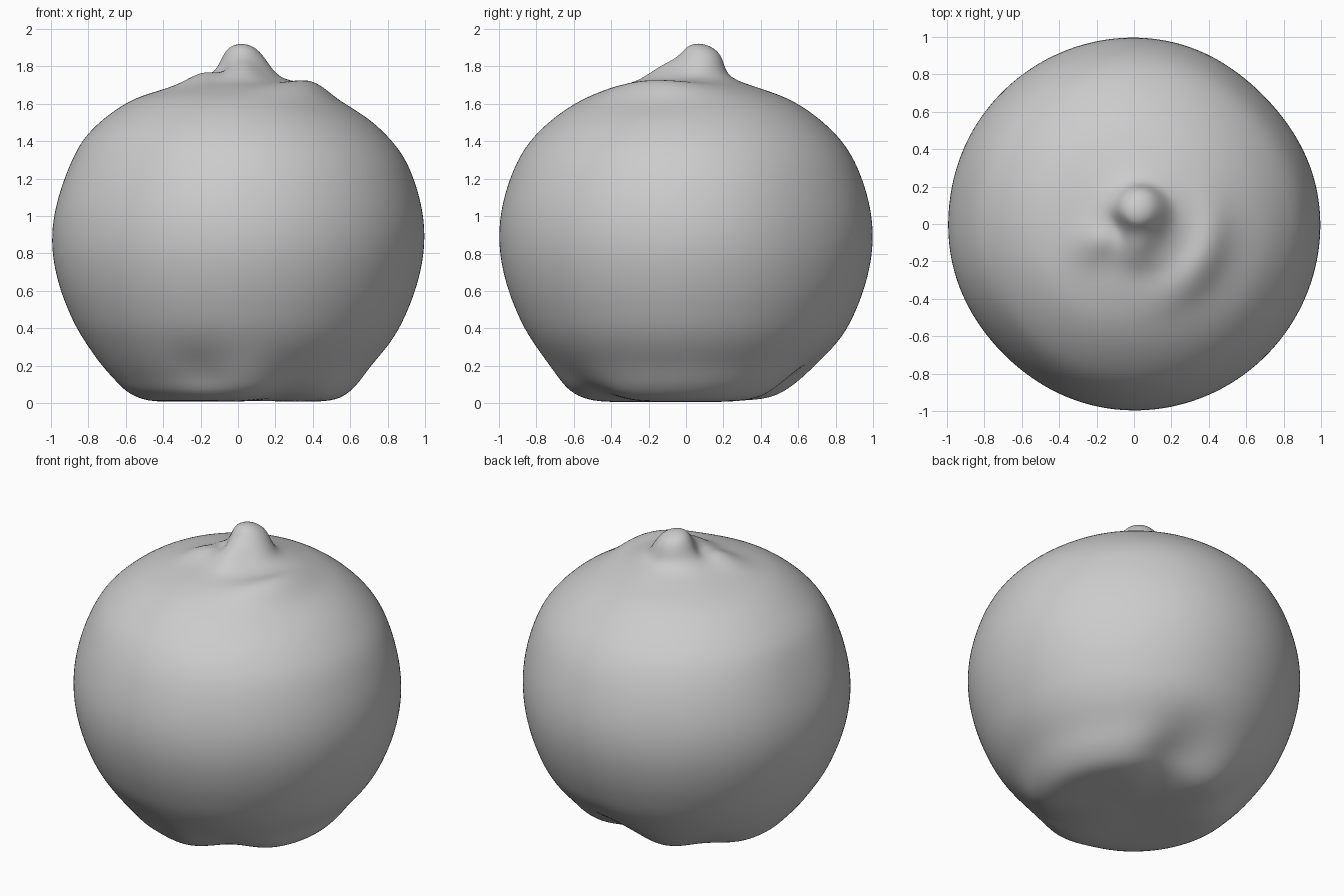
import bpy, bmesh, math
from mathutils import Vector

cube = bpy.data.objects.get("Cube")
if cube:
    bpy.data.objects.remove(cube, do_unlink=True)

SEGMENTS = 72


def make_material(name, colour):
    mat = bpy.data.materials.new(name)
    mat.use_nodes = True
    mat.diffuse_color = colour
    bsdf = mat.node_tree.nodes["Principled BSDF"]
    bsdf.inputs["Base Color"].default_value = colour
    bsdf.inputs["Roughness"].default_value = 0.7
    return mat


# Profile from the base to the stem tip: height, radius, ring centre x and y
profile = [
    (0.01, 0.2, 0, 0), (0.005, 0.4, 0, 0), (0.015, 0.52, 0.01, -0.01),
    (0.06, 0.6, 0, -0.01), (0.12, 0.655, 0, 0), (0.2, 0.72, -0.01, 0),
    (0.3, 0.8, 0, 0), (0.4, 0.865, 0, 0), (0.5, 0.91, 0, 0),
    (0.6, 0.95, 0, 0), (0.75, 0.99, 0, 0), (0.9, 1.003, 0, 0),
    (1.05, 0.987, 0, 0), (1.2, 0.943, 0, 0), (1.32, 0.89, 0, 0),
    (1.42, 0.82, -0.01, 0), (1.51, 0.725, -0.01, 0), (1.58, 0.63, -0.01, 0),
    (1.63, 0.54, -0.01, 0), (1.66, 0.46, 0, 0), (1.69, 0.37, 0.02, 0),
    (1.71, 0.29, 0.03, 0.02), (1.735, 0.22, 0.02, 0.03), (1.77, 0.165, 0.03, 0.05),
    (1.82, 0.13, 0.03, 0.07), (1.87, 0.1, 0.025, 0.08), (1.905, 0.065, 0.02, 0.07),
    (1.918, 0.025, 0.02, 0.065),
]

# Soft bumps and dents: centre, spread, push
dents = [
    ((-0.2, -0.09, 1.72), 0.07, (0, 0, 0.05)),      # knob beside the stem
    ((0.02, -0.13, 1.76), 0.07, (0, -0.01, 0.04)),  # step in front of the stem
    ((-0.1, -0.02, 1.76), 0.05, (0.03, 0, -0.03)),  # notch between knob and stem
    ((-0.2, -0.66, 0.2), 0.1, (0, 0.035, 0)),       # crease on the lower front
    ((0.05, -0.66, 0.13), 0.09, (0, -0.02, 0)),
    ((0.1, 0.58, 0.04), 0.16, (0, -0.06, 0.07)),    # raised edge of the base
    ((-0.45, 0.42, 0.02), 0.13, (0, 0, 0.05)),
    ((0.3, -0.5, 0.02), 0.12, (0, 0, 0.05)),
    ((-0.95, 0.1, 1.2), 0.18, (0.015, 0, 0)),       # gentle flats on the sides
    ((0.7, 0.7, 1.0), 0.3, (-0.02, -0.015, 0)),
    ((-0.66, -0.66, 1.1), 0.3, (0.012, 0.012, 0)),
]


def sculpt(p):
    moved = p.copy()
    for centre, spread, push in dents:
        fall = math.exp(-(p - Vector(centre)).length_squared / (2 * spread ** 2))
        moved += Vector(push) * fall
    # Curved ridge around the front-left shoulder
    if p.z > 1.5:
        angle = math.atan2(p.y, p.x)
        along = math.exp(-((angle + 0.45) / 0.7) ** 2)
        dist = math.hypot(p.x, p.y)
        moved.z += 0.055 * along * math.exp(-((dist - 0.42) / 0.07) ** 2)
        moved.z -= 0.02 * along * math.exp(-((dist - 0.58) / 0.06) ** 2)
    moved.z = max(moved.z, 0)
    return moved


# Fruit body with its stem, lofted as one skin
bm = bmesh.new()
rings = []
for z, r, cx, cy in profile:
    ring = []
    for i in range(SEGMENTS):
        a = math.tau * i / SEGMENTS
        p = Vector((cx + r * math.cos(a), cy + r * math.sin(a), z))
        ring.append(bm.verts.new(sculpt(p)))
    rings.append(ring)
for low, high in zip(rings, rings[1:]):
    for i in range(SEGMENTS):
        j = (i + 1) % SEGMENTS
        bm.faces.new((low[i], low[j], high[j], high[i]))

# Close both ends with fans
for ring, height, flip in ((rings[0], 0.015, True), (rings[-1], 1.92, False)):
    mid = sum((v.co for v in ring), Vector()) / SEGMENTS
    tip = bm.verts.new((mid.x, mid.y, height))
    for i in range(SEGMENTS):
        a, b = ring[i], ring[(i + 1) % SEGMENTS]
        bm.faces.new((b, a, tip) if flip else (a, b, tip))

mesh = bpy.data.meshes.new("fruit_body")
bm.to_mesh(mesh)
bm.free()
body = bpy.data.objects.new("fruit_body", mesh)
bpy.context.collection.objects.link(body)
mesh.materials.append(make_material("plain_grey", (0.6, 0.6, 0.6, 1)))
mesh.shade_smooth()
sub = body.modifiers.new("smooth_skin", "SUBSURF")
sub.levels = sub.render_levels = 2
